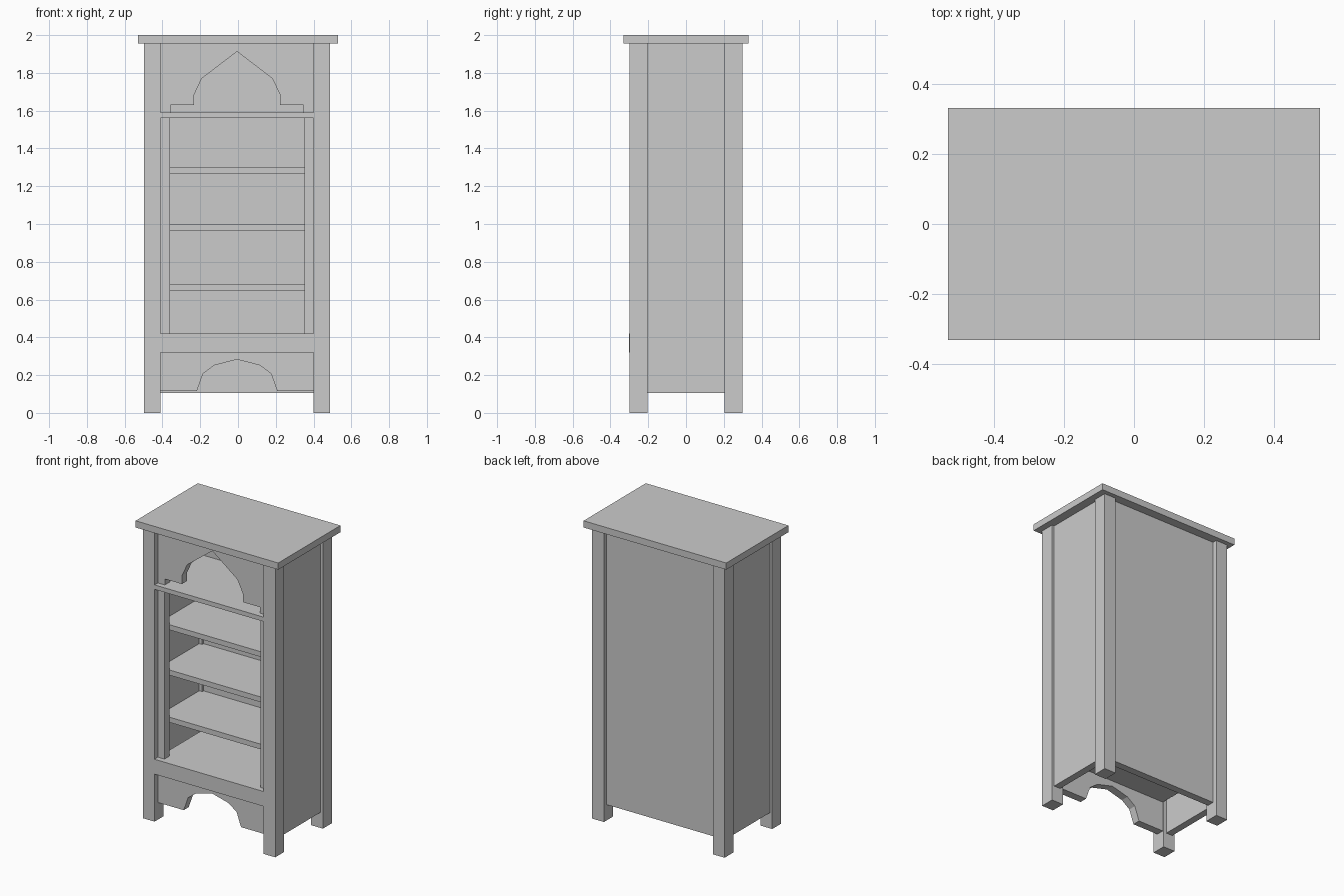
import bpy, bmesh

if "Cube" in bpy.data.objects:
    bpy.data.objects.remove(bpy.data.objects["Cube"])

CX = -0.005  # centre line of the carcass


def box(name, x0, x1, y0, y1, z0, z1):
    bm = bmesh.new()
    bmesh.ops.create_cube(bm, size=1)
    for v in bm.verts:
        v.co.x = x0 if v.co.x < 0 else x1
        v.co.y = y0 if v.co.y < 0 else y1
        v.co.z = z0 if v.co.z < 0 else z1
    return finish(name, bm)


def board(name, outline, y0, y1):
    """Extrude an x/z outline along y."""
    bm = bmesh.new()
    face = bm.faces.new([bm.verts.new((CX + x, y0, z)) for x, z in outline])
    ext = bmesh.ops.extrude_face_region(bm, geom=[face])
    for g in ext["geom"]:
        if isinstance(g, bmesh.types.BMVert):
            g.co.y = y1
    return finish(name, bm)


def finish(name, bm):
    bmesh.ops.recalc_face_normals(bm, faces=bm.faces)
    mesh = bpy.data.meshes.new(name)
    bm.to_mesh(mesh)
    bm.free()
    ob = bpy.data.objects.new(name, mesh)
    bpy.context.collection.objects.link(ob)
    return ob


def mirrored(half):
    """Complete a right-half outline that ends on the centre line."""
    return half + [(-x, z) for x, z in reversed(half) if x > 0]


# Top slab
box("top", -0.53, 0.53, -0.33, 0.33, 1.955, 2.0)

# Posts, side panels and front stiles, left and right
for side, s in (("left", -1), ("right", 1)):
    def span(a, b):
        return sorted((CX + s * a, CX + s * b))
    box(side + "_front_leg", *span(0.405, 0.492), -0.30, -0.205, 0, 1.955)
    box(side + "_back_leg", *span(0.405, 0.492), 0.205, 0.30, 0, 1.955)
    box(side + "_side_panel", *span(0.427, 0.475), -0.206, 0.206, 0.105, 1.955)
    box(side + "_stile", *span(0.356, 0.405), -0.265, -0.212, 0.42, 1.56)

# Back panel
box("back_panel", -0.41, 0.40, 0.22, 0.27, 0.105, 1.955)

# Thick bottom shelf, and full-depth upper shelf, both flush with the front
box("bottom_shelf", -0.41, 0.40, -0.302, 0.22, 0.32, 0.42)
box("upper_shelf", -0.41, 0.40, -0.30, 0.22, 1.56, 1.59)

# Inner shelves
for i, z in enumerate((0.645, 0.962, 1.266)):
    box(f"inner_shelf_{i + 1}", -0.432, 0.422, -0.21, 0.22, z, z + 0.035)

# Pointed arch panel above the upper shelf
arch = [(0.405, 1.955), (0.405, 1.59), (0.353, 1.59), (0.353, 1.63),
        (0.227, 1.63), (0.227, 1.685), (0.187, 1.77), (0, 1.913)]
board("arch_panel", mirrored(arch), -0.265, -0.212)

# Scalloped apron below the bottom shelf
apron = [(0.405, 0.32), (0.405, 0.115), (0.213, 0.115), (0.18, 0.208),
         (0.12, 0.252), (0, 0.283)]
board("apron", mirrored(apron), -0.265, -0.212)
